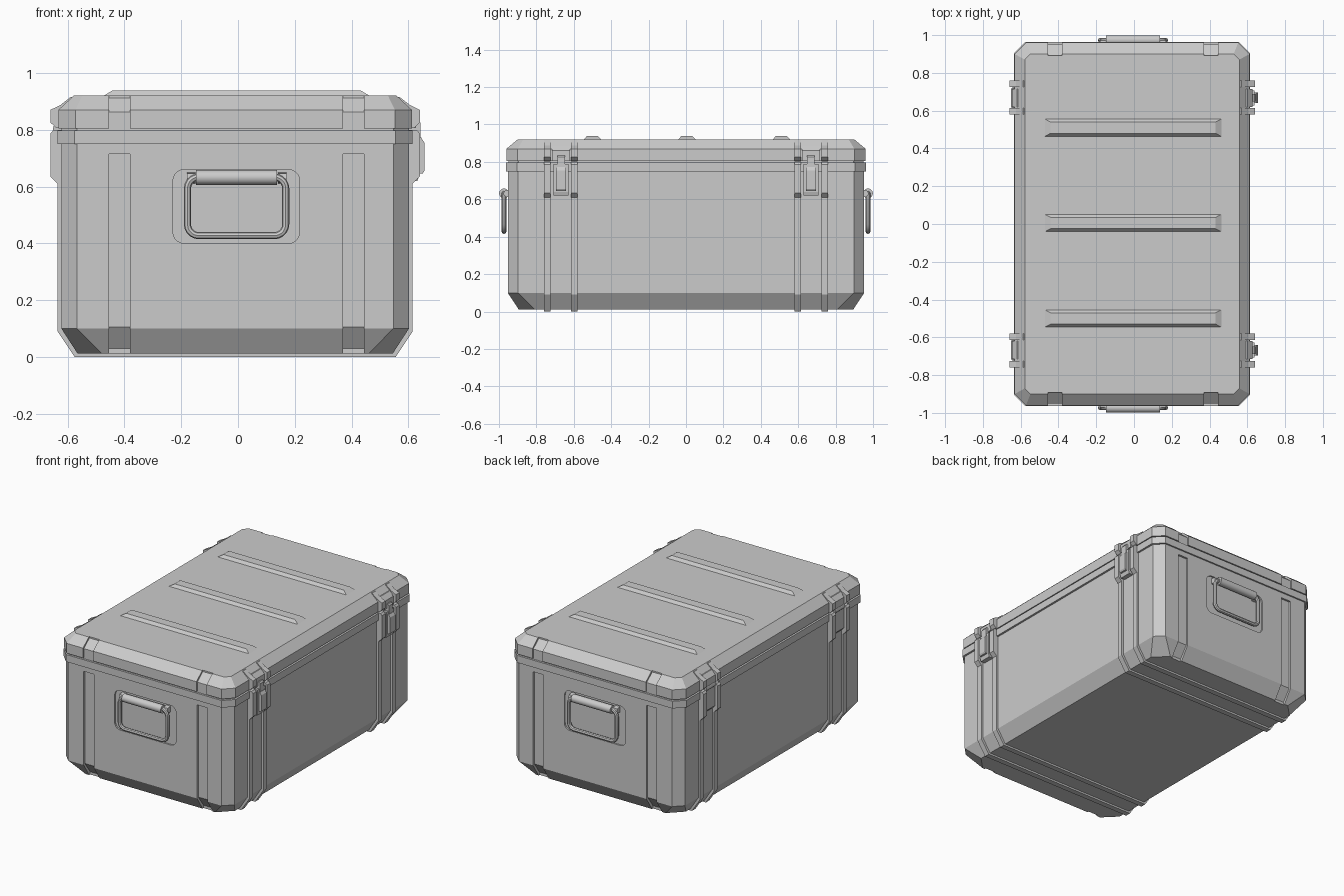
import bpy, bmesh
from math import cos, sin, pi
from mathutils import Vector

if "Cube" in bpy.data.objects:
    bpy.data.objects.remove(bpy.data.objects["Cube"])

CX = -0.01  # shell is slightly off centre because of the latches


def finish(bm, name, smooth=False):
    bmesh.ops.recalc_face_normals(bm, faces=bm.faces[:])
    me = bpy.data.meshes.new(name)
    bm.to_mesh(me)
    bm.free()
    ob = bpy.data.objects.new(name, me)
    bpy.context.collection.objects.link(ob)
    bpy.context.view_layer.objects.active = ob
    for o in bpy.context.selected_objects:
        o.select_set(False)
    ob.select_set(True)
    if smooth:
        bpy.ops.object.shade_smooth_by_angle()
    return ob


def bridge(bm, rings):
    rings = [[bm.verts.new(p) for p in r] for r in rings]
    n = len(rings[0])
    for a, b in zip(rings, rings[1:]):
        for i in range(n):
            bm.faces.new((a[i], a[(i + 1) % n], b[(i + 1) % n], b[i]))
    bm.faces.new(rings[0][::-1])
    bm.faces.new(rings[-1])


def prism(bm, pts, axis, lo, hi):
    """Extrude a 2D profile: axis x uses (y, z) points, axis y uses (x, z)."""
    put = (lambda p, t: (t, p[0], p[1])) if axis == 'x' else (lambda p, t: (p[0], t, p[1]))
    bridge(bm, [[put(p, t) for p in pts] for t in (lo, hi)])


def octagon(hx, hy, c, z):
    return [(CX + x, y, z) for x, y in (
        (hx, c - hy), (hx, hy - c), (hx - c, hy), (c - hx, hy),
        (-hx, hy - c), (-hx, c - hy), (c - hx, -hy), (hx - c, -hy))]


def loft(name, sections):
    bm = bmesh.new()
    bridge(bm, [octagon(*s) for s in sections])
    return finish(bm, name)


def rounded(cx, cz, hx, hz, r, n=5):
    pts = []
    for k, (sx, sz) in enumerate(((1, 1), (-1, 1), (-1, -1), (1, -1))):
        for i in range(n + 1):
            a = (k + i / n) * pi / 2
            pts.append((cx + sx * (hx - r) + r * cos(a), cz + sz * (hz - r) + r * sin(a)))
    return pts


def carve(ob, bm):
    cutter = finish(bm, ob.name + "_cutter")
    cutter.hide_render = True
    m = ob.modifiers.new("cut", 'BOOLEAN')
    m.operation, m.solver, m.object = 'DIFFERENCE', 'EXACT', cutter
    bpy.context.view_layer.objects.active = ob
    bpy.ops.object.modifier_apply(modifier=m.name)
    bpy.data.objects.remove(cutter)


# Shell: tub, rim, seal and lid
tub = loft("tub", [(0.555, 0.895, 0.085, 0.012), (0.612, 0.953, 0.055, 0.1), (0.612, 0.953, 0.055, 0.76)])
loft("rim", [(0.625, 0.963, 0.06, 0.75), (0.625, 0.963, 0.06, 0.797)])
loft("seal", [(0.612, 0.95, 0.055, 0.79), (0.612, 0.95, 0.055, 0.81)])
lid = loft("lid", [(0.622, 0.96, 0.06, 0.805), (0.622, 0.96, 0.06, 0.87), (0.568, 0.9, 0.03, 0.92)])

# Recessed vertical channels and handle pockets on both ends
cut_tub, cut_lid = bmesh.new(), bmesh.new()
for s in (-1, 1):
    for x in (-0.417, 0.407):
        prism(cut_tub, [(s * y, z) for y, z in (
            (1.1, 0.715), (0.94, 0.715), (0.94, 0.105), (0.885, 0.03), (0.885, -0.1), (1.1, -0.1))],
            'x', x - 0.037, x + 0.037)
        prism(cut_lid, [(s * y, z) for y, z in (
            (1.1, 0.78), (0.95, 0.78), (0.95, 0.863), (0.893, 0.911), (0.893, 1.0), (1.1, 1.0))],
            'x', x - 0.037, x + 0.037)
    prism(cut_tub, rounded(-0.006, 0.53, 0.223, 0.13, 0.04), 'y', *sorted((s * 0.943, s * 1.1)))
carve(tub, cut_tub)
carve(lid, cut_lid)

# Raised bars on the lid
bm = bmesh.new()
for y in (-0.5, 0.005, 0.51):
    bridge(bm, [[(-0.005 + sx * hx, y + sy * hy, z) for sx, sy in ((-1, -1), (1, -1), (1, 1), (-1, 1))]
                for hx, hy, z in ((0.467, 0.046, 0.915), (0.467, 0.046, 0.92), (0.437, 0.03, 0.938))])
finish(bm, "lid_bars")

# Ribs wrapped round the long sides and the underside
low = [(0.565, 0.0), (0.625, 0.09), (0.625, 0.61), (0.65, 0.635), (0.65, 0.787), (0.64, 0.799)]
top = [(0.63, 0.806), (0.65, 0.825), (0.65, 0.87), (0.615, 0.887), (0.578, 0.916)]
for name, prof in (("tub_ribs", low), ("lid_ribs", top)):
    bm = bmesh.new()
    pts = [(CX + x, z) for x, z in prof] + [(CX - x, z) for x, z in reversed(prof)]
    for y in (-0.742, -0.597, 0.597, 0.742):
        prism(bm, pts, 'y', y - 0.018, y + 0.018)
    finish(bm, name)

# Latches on the right, hinges on the left
pads, levers, hinges = bmesh.new(), bmesh.new(), bmesh.new()
for y in (-0.668, 0.668):
    pad = [(0.55, 0.806), (0.637, 0.806), (0.637, 0.86), (0.61, 0.887), (0.55, 0.887)]
    for s in (-1, 1):
        prism(pads, [(CX + s * x, z) for x, z in pad], 'y', y - 0.048, y + 0.048)
    prism(levers, [(0.58, 0.62), (0.632, 0.62), (0.638, 0.64), (0.638, 0.79), (0.58, 0.79)],
          'y', y - 0.04, y + 0.04)
    prism(levers, [(0.6, 0.645), (0.65, 0.645), (0.656, 0.655), (0.656, 0.755), (0.645, 0.772), (0.6, 0.772)],
          'y', y - 0.027, y + 0.027)
    prism(levers, [(0.6, 0.76), (0.642, 0.76), (0.642, 0.825), (0.635, 0.835), (0.6, 0.835)],
          'y', y - 0.02, y + 0.02)
    prism(hinges, [(-0.6, 0.64), (-0.63, 0.64), (-0.642, 0.655), (-0.642, 0.785), (-0.63, 0.797), (-0.6, 0.797)],
          'y', y - 0.056, y + 0.056)
    prism(hinges, [(-0.632 + 0.02 * cos(i * pi / 6), 0.802 + 0.02 * sin(i * pi / 6)) for i in range(12)],
          'y', y - 0.05, y + 0.05)
finish(pads, "lid_pads")
finish(levers, "latch_levers")
finish(hinges, "hinges")

# Carry handles: wire bail, round grip and pivot blocks
for s, side in ((-1, "front"), (1, "back")):
    y = s * 0.973
    cu = bpy.data.curves.new(side + "_handle_bail", 'CURVE')
    cu.dimensions, cu.bevel_depth, cu.bevel_resolution = '3D', 0.0125, 2
    sp = cu.splines.new('POLY')
    pts = rounded(-0.005, 0.53, 0.173, 0.103, 0.04)
    sp.points.add(len(pts) - 1)
    for p, (x, z) in zip(sp.points, pts):
        p.co = (x, y, z, 1)
    sp.use_cyclic_u = True
    ob = bpy.data.objects.new(cu.name, cu)
    bpy.context.collection.objects.link(ob)
    for o in bpy.context.selected_objects:
        o.select_set(False)
    ob.select_set(True)
    bpy.context.view_layer.objects.active = ob
    bpy.ops.object.convert(target='MESH')
    bpy.ops.object.shade_smooth_by_angle()

    bm = bmesh.new()
    prism(bm, [(y + 0.026 * cos(i * pi / 10), 0.632 + 0.026 * sin(i * pi / 10)) for i in range(20)],
          'x', -0.147, 0.137)
    finish(bm, side + "_handle_grip", True)
    bm = bmesh.new()
    for x in (-0.165, 0.155):
        prism(bm, [(s * a, z) for a, z in ((0.94, 0.61), (0.972, 0.615), (0.976, 0.63), (0.972, 0.645), (0.94, 0.65))],
              'x', x - 0.015, x + 0.015)
    finish(bm, side + "_handle_pivots")
